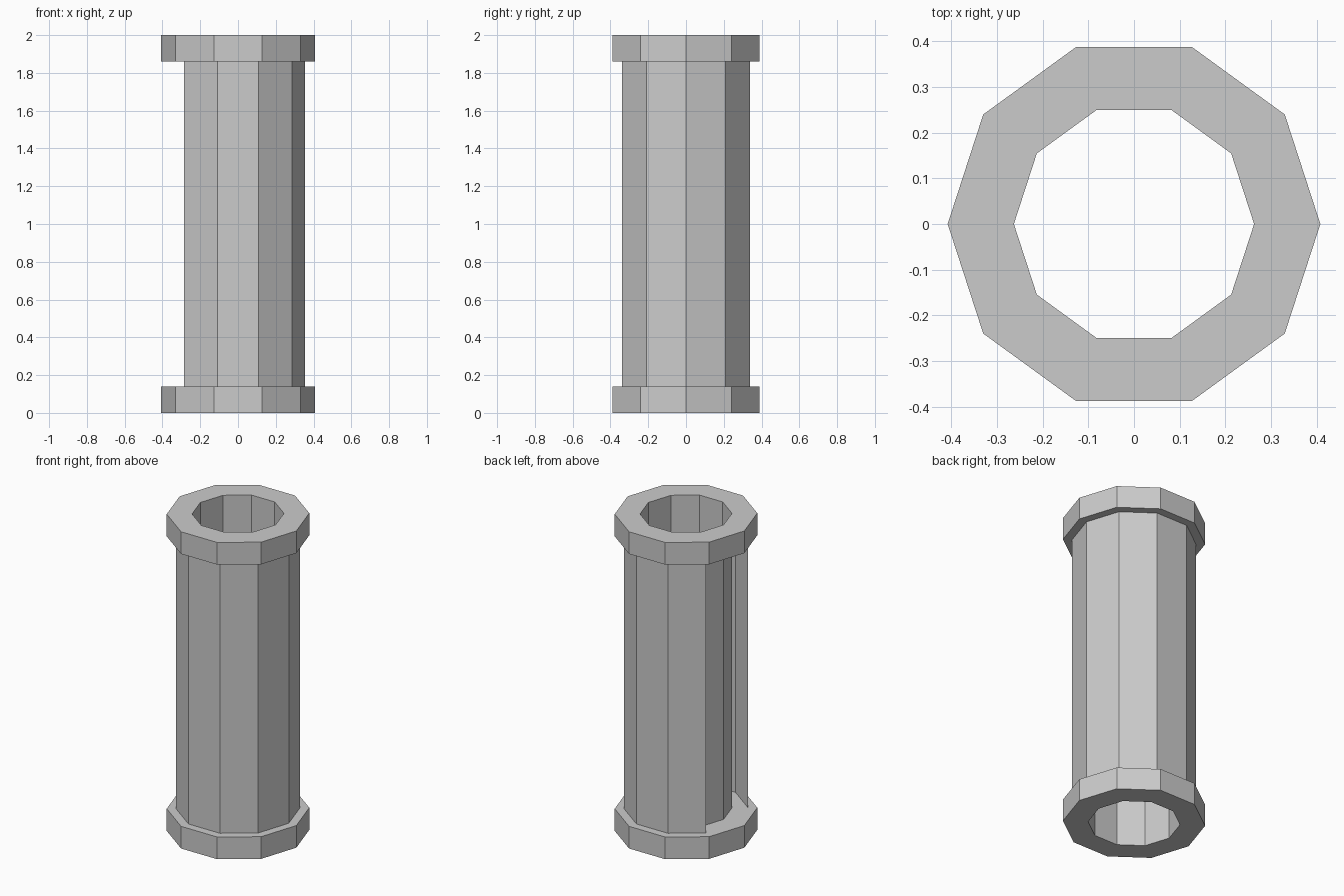
import bpy
from math import cos, sin, tau

if "Cube" in bpy.data.objects:
    bpy.data.objects.remove(bpy.data.objects["Cube"])

SIDES = 10
HEIGHT = 2.0
COLLAR_H = 0.14
R_BORE, R_SHELL, R_COLLAR = 0.263, 0.355, 0.408


def ring(radius, z):
    return [(radius * cos(tau * i / SIDES), radius * sin(tau * i / SIDES), z)
            for i in range(SIDES)]


def loft(name, profile, closed=False, skip=(), inward=False):
    """Join ten-sided rings given as (radius, z); skip leaves out sides."""
    verts = [v for r, z in profile for v in ring(r, z)]
    n = len(profile)
    faces = []
    for k in range(n if closed else n - 1):
        a, b = k * SIDES, (k + 1) % n * SIDES
        for i in range(SIDES):
            if i in skip:
                continue
            j = (i + 1) % SIDES
            face = (a + i, a + j, b + j, b + i)
            faces.append(face[::-1] if inward else face)
    mesh = bpy.data.meshes.new(name)
    mesh.from_pydata(verts, [], faces)
    obj = bpy.data.objects.new(name, mesh)
    bpy.context.collection.objects.link(obj)
    return obj


# Closed collars at both ends
for name, z in (("bottom_collar", 0), ("top_collar", HEIGHT - COLLAR_H)):
    loft(name, [(R_COLLAR, z), (R_COLLAR, z + COLLAR_H),
                (R_BORE, z + COLLAR_H), (R_BORE, z)], closed=True)

# Inner tube lining the bore between the collars
span = (COLLAR_H, HEIGHT - COLLAR_H)
loft("inner_tube", [(R_BORE, z) for z in span], inward=True)

# Thin outer shell, open over the two sides facing -x
loft("outer_shell", [(R_SHELL, z) for z in span], skip=(4, 5))
